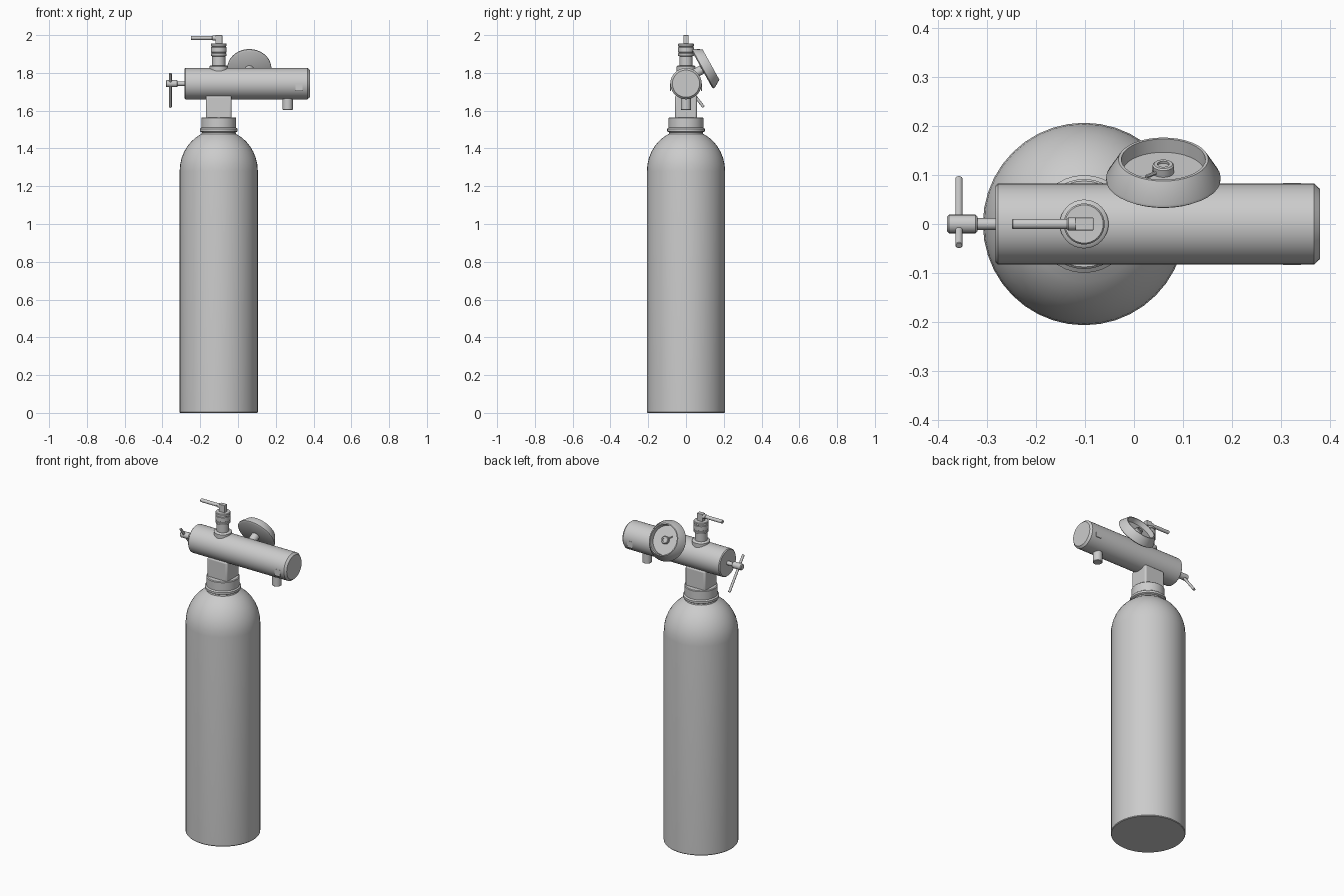
import bpy, math
from mathutils import Vector

if "Cube" in bpy.data.objects:
    bpy.data.objects.remove(bpy.data.objects["Cube"])

grey = bpy.data.materials.new("plain grey")
grey.diffuse_color = (0.6, 0.6, 0.6, 1)
grey.use_nodes = True
grey.node_tree.nodes["Principled BSDF"].inputs["Base Color"].default_value = grey.diffuse_color


def finish(ob, angle=35):
    ob.data.materials.append(grey)
    bpy.ops.object.select_all(action='DESELECT')
    ob.select_set(True)
    bpy.context.view_layer.objects.active = ob
    bpy.ops.object.shade_smooth_by_angle(angle=math.radians(angle))
    return ob


def lathe(name, profile, origin, axis=(0, 0, 1), n=32):
    """Turn (radius, height) points round an axis; open ends get caps."""
    rot = Vector((0, 0, 1)).rotation_difference(Vector(axis))
    verts, faces = [], []
    for r, h in profile:
        for i in range(n):
            a = 2 * math.pi * i / n
            p = Vector((r * math.cos(a), r * math.sin(a), h))
            verts.append(Vector(origin) + rot @ p)
    for k in range(len(profile) - 1):
        for i in range(n):
            j = (i + 1) % n
            faces.append((k * n + i, k * n + j, k * n + n + j, k * n + n + i))
    faces.append(tuple(reversed(range(n))))
    last = (len(profile) - 1) * n
    faces.append(tuple(range(last, last + n)))
    me = bpy.data.meshes.new(name)
    me.from_pydata(verts, [], faces)
    ob = bpy.data.objects.new(name, me)
    bpy.context.collection.objects.link(ob)
    return finish(ob)


def rod(name, a, b, r, n=16):
    d = Vector(b) - Vector(a)
    c = r * 0.2
    return lathe(name, [(r - c, 0), (r, c), (r, d.length - c), (r - c, d.length)], a, d, n)


def box(name, lo, hi, bevel=0.0):
    lo, hi = Vector(lo), Vector(hi)
    bpy.ops.mesh.primitive_cube_add(size=1, location=(lo + hi) / 2)
    ob = bpy.context.object
    ob.name = name
    ob.scale = hi - lo
    bpy.ops.object.transform_apply(location=False, rotation=False, scale=True)
    if bevel:
        m = ob.modifiers.new("bevel", 'BEVEL')
        m.width, m.segments = bevel, 3
    return finish(ob)


CX, TZ = -0.102, 1.743   # tank axis x, height of the crosswise body

# Tank with domed shoulder
dome = [(0.207 * math.cos(t), 1.28 + 0.22 * math.sin(t))
        for t in (math.radians(64) * i / 7 for i in range(8))]
lathe("tank", [(0.204, 0), (0.207, 0.004)] + dome + [(0.088, 1.495)], (CX, 0, 0), n=40)

# Neck collar and post
lathe("neck_collar", [(0.09, 1.485), (0.1, 1.491), (0.1, 1.504), (0.092, 1.51),
                      (0.092, 1.561), (0.088, 1.565)], (CX, 0, 0))
box("post", (CX - 0.068, -0.058, 1.55), (CX + 0.068, 0.058, 1.68), 0.01)

# Crosswise regulator body with chamfered ends
lathe("regulator_body", [(0.078, -0.283), (0.083, -0.278), (0.083, 0.368), (0.072, 0.38)],
      (0, 0, TZ), (1, 0, 0))
for name, s in (("front_plate", -1), ("back_plate", 1)):
    box(name, (0.305, s * 0.0815 - 0.002, 1.705), (0.342, s * 0.0815 + 0.002, 1.745))

# Outlet under the body
lathe("outlet", [(0.024, 1.603), (0.027, 1.606), (0.027, 1.68)], (0.263, 0, 0), n=20)

# Tee handle on the left end
rod("handle_shaft", (-0.325, 0, TZ), (-0.275, 0, TZ), 0.012)
rod("handle_hub", (-0.382, 0, TZ), (-0.32, 0, TZ), 0.019, 20)
rod("handle_bar", (-0.358, 0.093, 1.619), (-0.358, -0.044, 1.797), 0.0075)

# Top valve with lever
lathe("valve", [(0.05, 1.80), (0.05, 1.834), (0.046, 1.838), (0.035, 1.84), (0.035, 1.888),
                (0.04, 1.889), (0.042, 1.892), (0.042, 1.902), (0.039, 1.904), (0.039, 1.908),
                (0.042, 1.91), (0.042, 1.935), (0.039, 1.937), (0.039, 1.941), (0.042, 1.943),
                (0.042, 1.952), (0.039, 1.956)], (CX, 0, 0))
box("lever_block", (-0.12, -0.013, 1.95), (-0.083, 0.013, 2.0), 0.002)
rod("lever_sleeve", (-0.137, 0, 1.985), (-0.115, 0, 1.985), 0.013)
rod("lever", (-0.25, 0, 1.985), (-0.13, 0, 1.985), 0.0105)

# Tilted gauge: open tapered cup, stem, centre nut and needle
axis = Vector((0, 0.875, 0.484)).normalized()
base = Vector((0.06, 0.0885, 1.82))
lathe("gauge_cup", [(0.108, -0.004), (0.117, 0.002), (0.117, 0.008), (0.092, 0.05),
                    (0.086, 0.05), (0.084, 0.02)], base, axis, 36)
rod("gauge_stem", base - axis * 0.065, base, 0.024, 20)
lathe("gauge_nut", [(0.022, 0.018), (0.022, 0.036), (0.019, 0.039), (0.012, 0.039),
                    (0.012, 0.034)], base, axis, 20)
side = Vector((1, 0, 0))
up = axis.cross(side)
tip = base + axis * 0.026 - side * 0.035 - up * 0.03
rod("gauge_needle", base + axis * 0.026, tip, 0.004, 8)
